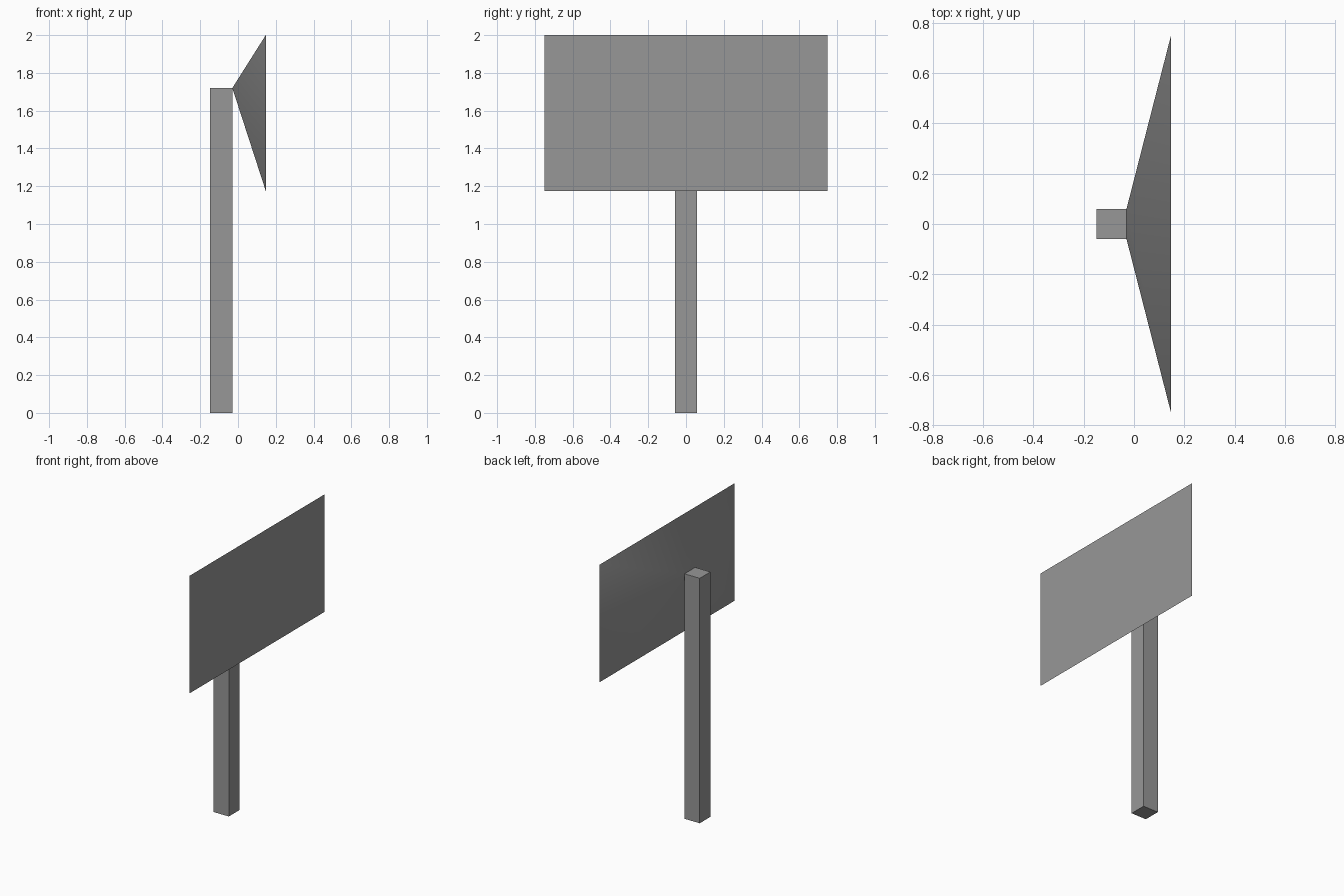
import bpy, bmesh, math

cube = bpy.data.objects.get("Cube")
if cube:
    bpy.data.objects.remove(cube, do_unlink=True)

grey = bpy.data.materials.new("plain grey")
grey.use_nodes = True
colour = (0.31, 0.31, 0.31, 1)
grey.diffuse_color = colour
grey.node_tree.nodes["Principled BSDF"].inputs["Base Color"].default_value = colour

BACK, JOIN, FRONT = -0.148, -0.03, 0.147
HALF_POST, POST_TOP = 0.059, 1.72
HALF_BOARD, BOARD_LOW, BOARD_TOP = 0.749, 1.175, 2.0


def make_object(name, bm):
    bmesh.ops.recalc_face_normals(bm, faces=bm.faces[:])
    mesh = bpy.data.meshes.new(name)
    bm.to_mesh(mesh)
    bm.free()
    mesh.materials.append(grey)
    obj = bpy.data.objects.new(name, mesh)
    bpy.context.collection.objects.link(obj)
    return obj


# Square post
bm = bmesh.new()
bmesh.ops.create_cube(bm, size=1)
bmesh.ops.scale(bm, vec=(JOIN - BACK, 2 * HALF_POST, POST_TOP), verts=bm.verts[:])
bmesh.ops.translate(bm, vec=((BACK + JOIN) / 2, 0, POST_TOP / 2), verts=bm.verts[:])
make_object("post", bm)

# Sign board: flat front, back tapering to the top edge of the post
bm = bmesh.new()
points = [(FRONT, s * HALF_BOARD, z) for z in (BOARD_LOW, BOARD_TOP) for s in (-1, 1)]
points += [(JOIN, s * HALF_POST, POST_TOP) for s in (-1, 1)]
bmesh.ops.convex_hull(bm, input=[bm.verts.new(p) for p in points])
bmesh.ops.dissolve_limit(bm, angle_limit=0.01, verts=bm.verts[:], edges=bm.edges[:])
board = make_object("sign_board", bm)

# Soft shading across the back, crisp front rim
bpy.ops.object.select_all(action="DESELECT")
board.select_set(True)
bpy.context.view_layer.objects.active = board
bpy.ops.object.shade_smooth_by_angle(angle=math.radians(60))
